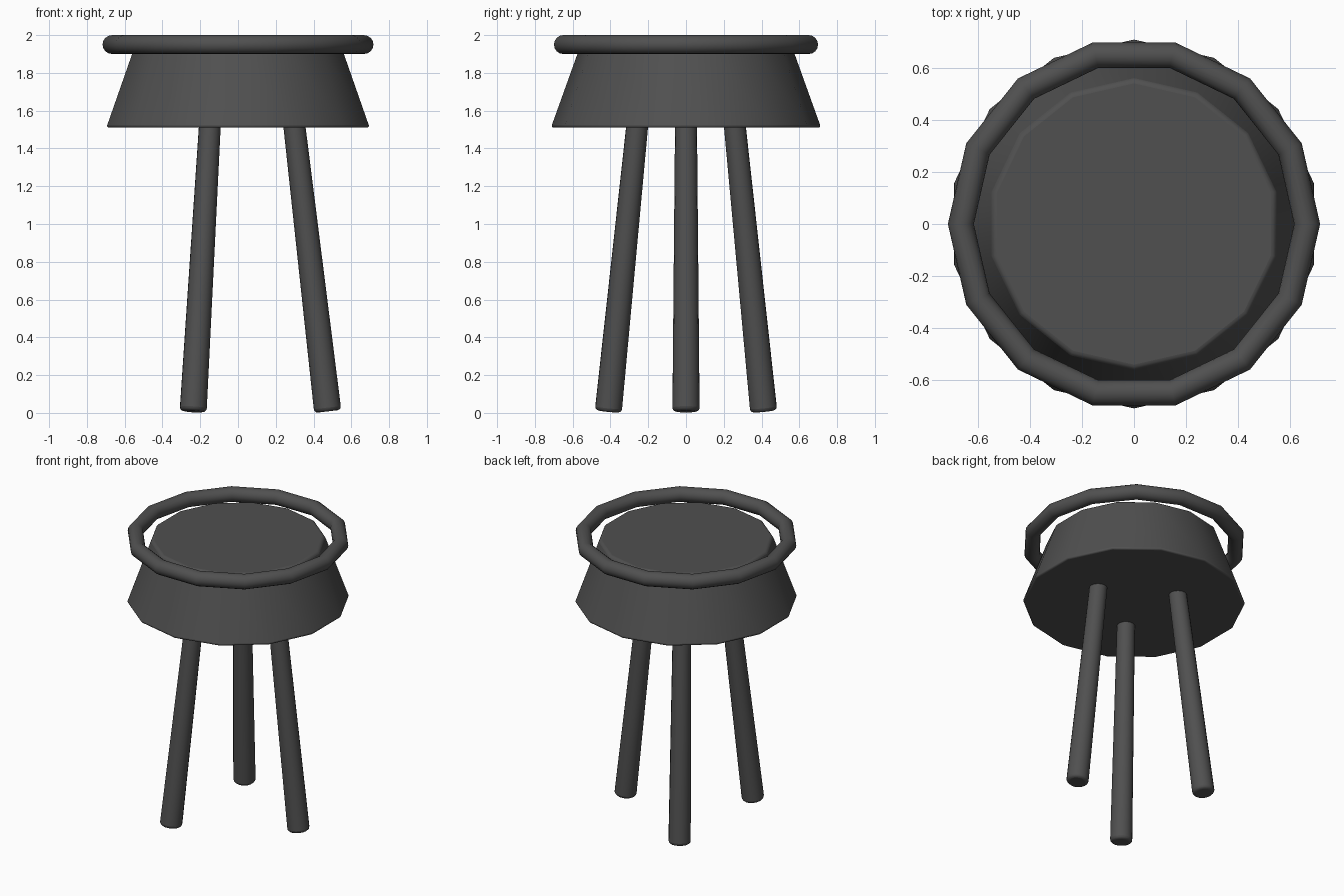
import bpy
import math
from mathutils import Vector

cube = bpy.data.objects.get("Cube")
if cube:
    bpy.data.objects.remove(cube, do_unlink=True)

SIDES = 14
SEAT_BASE, SEAT_TOP = 1.51, 1.95

dark_grey = bpy.data.materials.new("dark grey")
dark_grey.use_nodes = True
colour = (0.08, 0.08, 0.08, 1)
dark_grey.diffuse_color = colour
dark_grey.node_tree.nodes["Principled BSDF"].inputs["Base Color"].default_value = colour


def finish(name, bevel=0):
    """Name, colour, round and smooth the active object."""
    obj = bpy.context.object
    obj.name = name
    obj.data.materials.append(dark_grey)
    bpy.ops.object.shade_smooth_by_angle(angle=math.radians(40))
    if bevel:
        mod = obj.modifiers.new("rounded rims", 'BEVEL')
        mod.width = bevel
        mod.segments = 3
        mod.limit_method = 'ANGLE'
        mod.angle_limit = math.radians(40)
    return obj


# Flared seat body, corners on the y axis
bpy.ops.mesh.primitive_cone_add(
    vertices=SIDES, radius1=0.715, radius2=0.557, depth=SEAT_TOP - SEAT_BASE,
    location=(0, 0, (SEAT_BASE + SEAT_TOP) / 2))
finish("seat", 0.015)

# Ring around the top of the seat, corners on the x axis
bpy.ops.mesh.primitive_torus_add(
    major_segments=SIDES, minor_segments=16, major_radius=0.667,
    minor_radius=0.05, location=(0, 0, 1.95))
finish("seat_ring")

# Three splayed, tapered legs
for i, name in enumerate(("left_leg", "front_right_leg", "back_right_leg")):
    angle = math.radians((0, 240, 120)[i])
    out = Vector((math.cos(angle), math.sin(angle), 0))
    foot = out * 0.475 + Vector((0, 0, 0.008))
    head = out * 0.296 + Vector((0, 0, 1.54))
    axis = head - foot
    bpy.ops.mesh.primitive_cone_add(
        vertices=16, radius1=0.072, radius2=0.058, depth=axis.length,
        location=(foot + head) / 2,
        rotation=axis.to_track_quat('Z', 'Y').to_euler())
    finish(name, 0.02)
